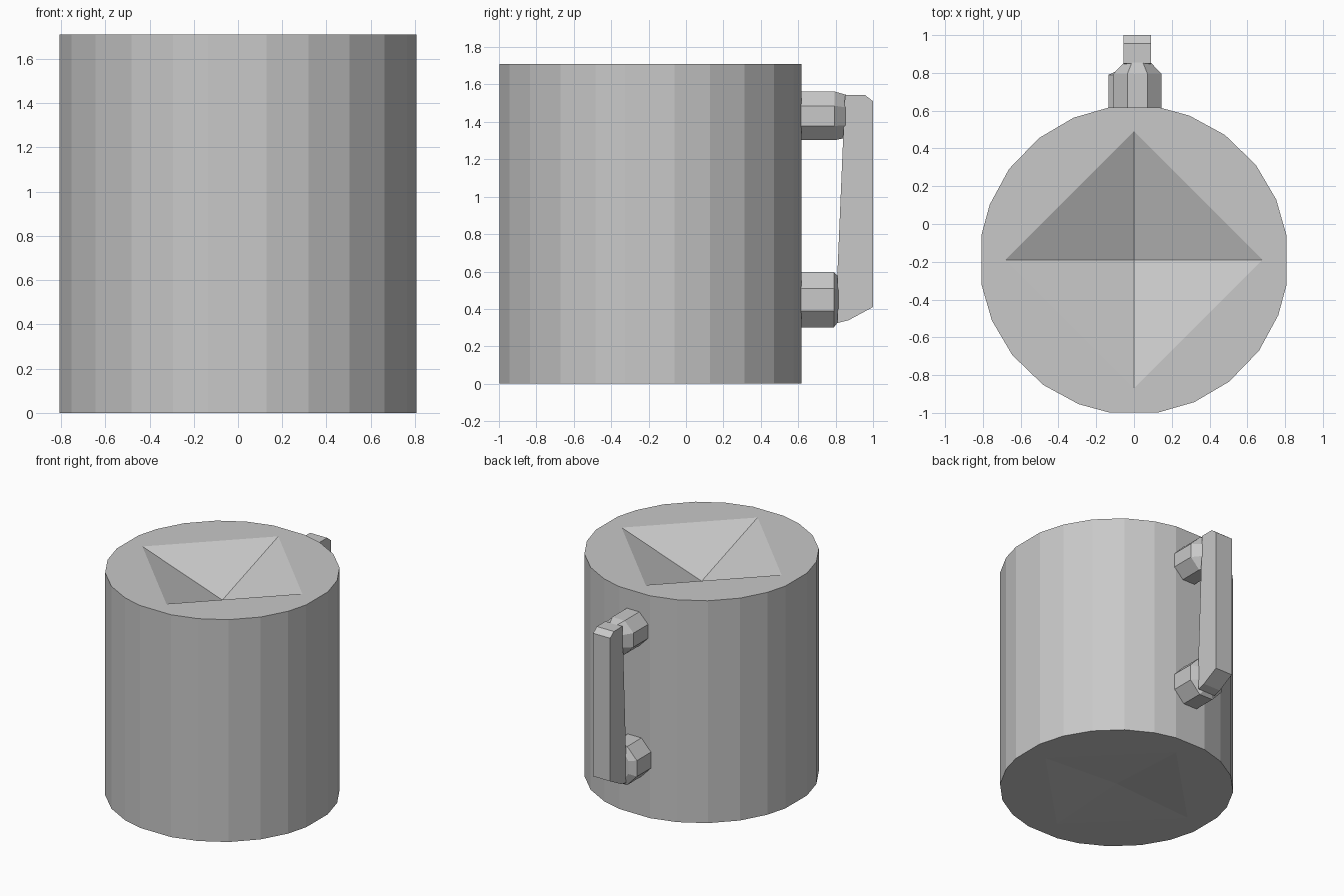
import bpy
import bmesh
from math import cos, sin, radians, pi

cube = bpy.data.objects.get("Cube")
if cube:
    bpy.data.objects.remove(cube, do_unlink=True)

# One plain grey for the whole mug
GREY = (0.58, 0.58, 0.58, 1)
grey = bpy.data.materials.new("plain grey")
grey.use_nodes = True
grey.diffuse_color = GREY
grey.node_tree.nodes["Principled BSDF"].inputs["Base Color"].default_value = GREY


def finish(bm, name):
    bmesh.ops.recalc_face_normals(bm, faces=bm.faces)
    mesh = bpy.data.meshes.new(name)
    bm.to_mesh(mesh)
    bm.free()
    mesh.materials.append(grey)
    obj = bpy.data.objects.new(name, mesh)
    bpy.context.collection.objects.link(obj)
    return obj


def bridge(bm, a, b):
    n = len(a)
    for i in range(n):
        j = (i + 1) % n
        bm.faces.new((a[i], a[j], b[j], b[i]))


# Body: slightly uneven 24-sided drum with a four-sided hollow in each end
CENTRE_Y, RADIUS, HEIGHT = -0.19, 0.818, 1.71
QUADRANT = (9, 23, 38, 54, 69, 80.5)
ANGLES = [radians(90 * q + a) for q in range(4) for a in QUADRANT]


def ring(bm, angles, r, z):
    return [bm.verts.new((r * cos(a), CENTRE_Y + r * sin(a), z)) for a in angles]


def hollow_end(bm, rim, r, z, apex_z):
    n = len(QUADRANT)
    diamond = ring(bm, [q * pi / 2 for q in range(4)], r, z)
    apex = bm.verts.new((0, CENTRE_Y, apex_z))
    for q in range(4):
        here, following = diamond[q], diamond[(q + 1) % 4]
        bm.faces.new([here] + rim[q * n:(q + 1) * n] + [following])
        bm.faces.new((here, rim[q * n - 1], rim[q * n]))
        bm.faces.new((here, following, apex))


bm = bmesh.new()
bottom = ring(bm, ANGLES, RADIUS, 0)
top = ring(bm, ANGLES, RADIUS, HEIGHT)
bridge(bm, bottom, top)
hollow_end(bm, top, 0.68, HEIGHT, HEIGHT - 0.23)
hollow_end(bm, bottom, 0.65, 0, 0.035)
finish(bm, "mug_body")

# Handle grip: side profile extruded across x
GRIP = [(0.85, 1.545), (0.955, 1.545), (1, 1.51), (1, 0.41),
        (0.87, 0.34), (0.81, 0.325), (0.81, 0.6), (0.84, 1.31)]
bm = bmesh.new()
sides = [[bm.verts.new((x, y, z)) for y, z in GRIP] for x in (-0.055, 0.09)]
bridge(bm, *sides)
for side in sides:
    bm.faces.new(side)
finish(bm, "handle_grip")


# Handle posts: eight-sided stubs that narrow towards the grip
def post(name, cx, sections):
    bm = bmesh.new()
    loops = []
    for y, rx, rz, cz in sections:
        step = [pi / 8 + i * pi / 4 for i in range(8)]
        grow = 1 / cos(pi / 8)
        loops.append([bm.verts.new((cx + rx * grow * cos(a), y, cz + rz * grow * sin(a)))
                      for a in step])
    for a, b in zip(loops, loops[1:]):
        bridge(bm, a, b)
    bm.faces.new(loops[0])
    bm.faces.new(loops[-1])
    finish(bm, name)


post("upper_handle_post", 0.018,
     [(0.55, 0.128, 0.13, 1.432), (0.795, 0.128, 0.13, 1.432), (0.855, 0.07, 0.115, 1.43)])
post("lower_handle_post", 0.005,
     [(0.55, 0.14, 0.148, 0.449), (0.79, 0.14, 0.148, 0.449), (0.815, 0.085, 0.12, 0.452)])
